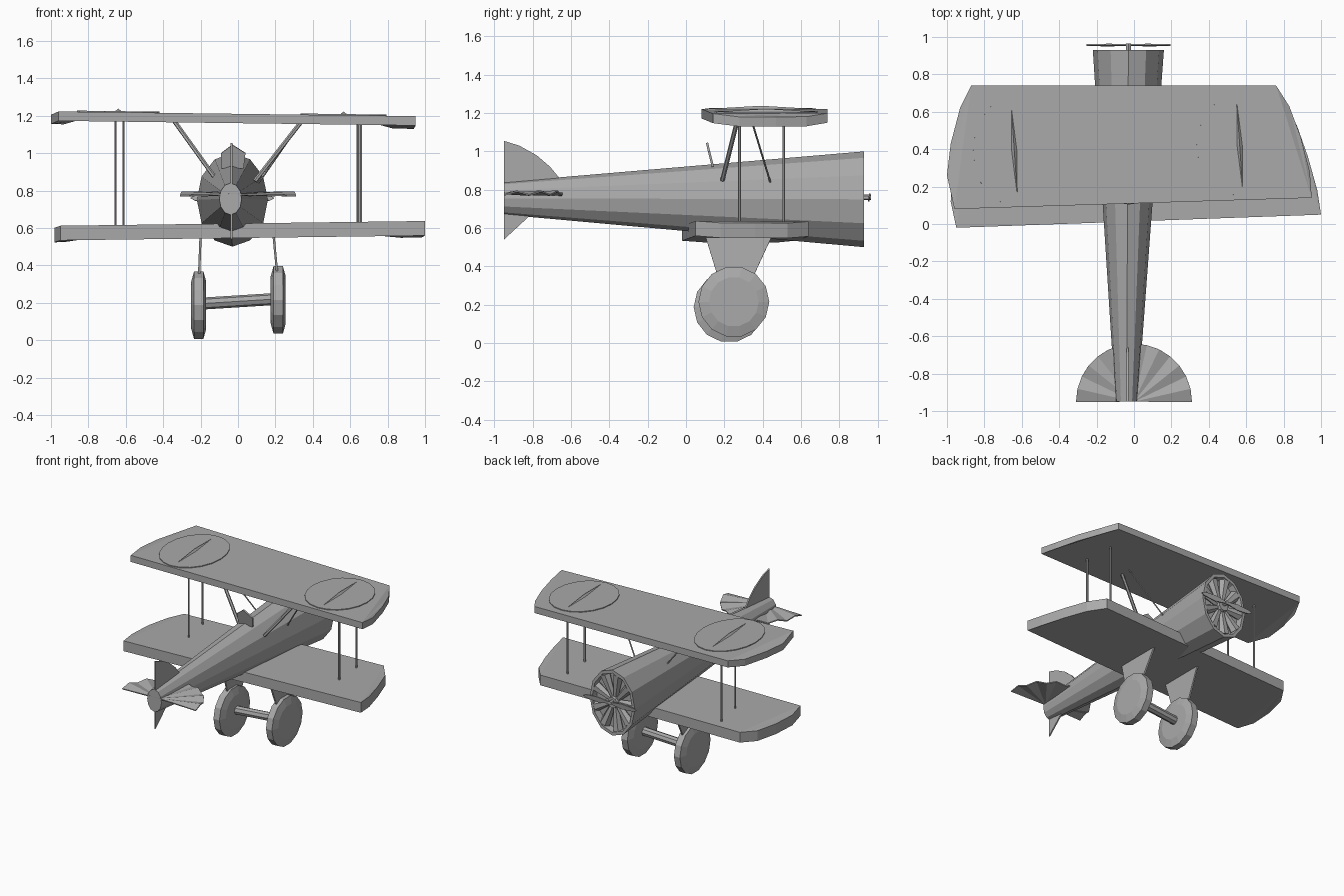
import bpy, bmesh
from math import sin, cos, pi, radians
from mathutils import Vector, Matrix

if "Cube" in bpy.data.objects:
    bpy.data.objects.remove(bpy.data.objects["Cube"])

GREY = (0.4, 0.4, 0.4, 1)
grey = bpy.data.materials.new("plain grey")
grey.use_nodes = True
grey.diffuse_color = GREY
grey.node_tree.nodes["Principled BSDF"].inputs["Base Color"].default_value = GREY


def finish(name, bm):
    bmesh.ops.recalc_face_normals(bm, faces=bm.faces)
    mesh = bpy.data.meshes.new(name)
    bm.to_mesh(mesh)
    bm.free()
    mesh.materials.append(grey)
    obj = bpy.data.objects.new(name, mesh)
    bpy.context.collection.objects.link(obj)
    return obj


def rod(name, a, b, r1, r2=None, sides=6):
    """Tapered bar between two points."""
    a, b = Vector(a), Vector(b)
    bm = bmesh.new()
    turn = (b - a).to_track_quat('Z', 'Y').to_matrix().to_4x4()
    bmesh.ops.create_cone(bm, cap_ends=True, segments=sides, radius1=r1,
                          radius2=r1 if r2 is None else r2, depth=(b - a).length,
                          matrix=Matrix.Translation((a + b) / 2) @ turn)
    return finish(name, bm)


def plate(name, points, thickness):
    """Flat polygon given a thickness in both directions."""
    bm = bmesh.new()
    face = bm.faces.new([bm.verts.new(p) for p in points])
    face.normal_update()
    n = face.normal * thickness
    bmesh.ops.translate(bm, verts=bm.verts, vec=-n / 2)
    ext = bmesh.ops.extrude_face_region(bm, geom=[face], use_keep_orig=True)
    bmesh.ops.translate(bm, vec=n, verts=[v for v in ext["geom"] if isinstance(v, bmesh.types.BMVert)])
    return finish(name, bm)


def loft(name, rings, sides):
    """Skin over elliptical rings (x, y, z, rx, rz), closed at both ends."""
    bm = bmesh.new()
    loops = []
    for x, y, z, rx, rz in rings:
        loops.append([bm.verts.new((x + rx * cos(2 * pi * i / sides), y,
                                    z + rz * sin(2 * pi * i / sides))) for i in range(sides)])
    for a, b in zip(loops, loops[1:]):
        for i in range(sides):
            j = (i + 1) % sides
            bm.faces.new((a[i], a[j], b[j], b[i]))
    bm.faces.new(loops[0])
    bm.faces.new(loops[-1])
    return finish(name, bm)


# Fuselage with a recessed engine bay at the nose
NX, NZ = -0.03, 0.75
loft("fuselage", [(-0.04, -0.95, 0.755, 0.06, 0.085), (NX, 0.93, NZ, 0.19, 0.25),
                  (NX, 0.93, NZ, 0.17, 0.225), (NX, 0.88, NZ, 0.165, 0.22)], 12)

# Radial engine
for i in range(9):
    t = 2 * pi * (i + 0.5) / 9
    rod(f"engine_cylinder_{i + 1}", (NX + 0.03 * cos(t), 0.895, NZ + 0.03 * sin(t)),
        (NX + 0.165 * cos(t), 0.895, NZ + 0.215 * sin(t)), 0.018, 0.04, 6)
rod("engine_hub", (NX, 0.88, NZ), (NX, 0.93, NZ), 0.05, 0.04, 10)

# Propeller
rod("propeller_shaft", (NX, 0.9, 0.76), (NX, 0.965, 0.76), 0.015)
for side in (-1, 1):
    pts = [(0, -0.006), (0.1, -0.022), (0.2, -0.014), (0.225, 0), (0.2, 0.012), (0.1, 0.02), (0, 0.006)]
    plate("propeller_blade", [(NX + side * u, 0.957 + 0.15 * v, 0.76 + v) for u, v in pts], 0.008)


def wing(name, corners, left_tip, right_tip, z, thickness, slope, drop):
    """Slab with straight edges and drooping curved tips. Corners run
    front -x, front +x, rear +x, rear -x."""
    bm = bmesh.new()

    def layer(dz):
        def vert(p, d):
            return bm.verts.new((p[0], p[1], z + dz + slope * p[0] - d))
        return ([vert(p, 0) for p in corners], [vert(p, drop) for p in left_tip],
                [vert(p, drop) for p in right_tip])

    rims = []
    for dz in (thickness / 2, -thickness / 2):
        c, lt, rt = layer(dz)
        bm.faces.new(c)
        for a, b, tip in ((c[1], c[2], rt), (c[3], c[0], lt)):
            chain = [a] + tip + [b]
            mid = chain[1:-1]
            bm.faces.new((a, mid[0], b))
            for p, q in zip(mid, mid[1:]):
                bm.faces.new((p, q, b))
        rims.append([c[0], c[1]] + rt + [c[2], c[3]] + lt)
    n = len(rims[0])
    for i in range(n):
        j = (i + 1) % n
        bm.faces.new((rims[0][i], rims[0][j], rims[1][j], rims[1][i]))
    return finish(name, bm)


# Wings
wing("upper_wing", [(-0.87, 0.74), (0.76, 0.74), (0.95, 0.14), (-0.96, 0.08)],
     [(-1.0, 0.26), (-0.98, 0.43), (-0.93, 0.62)],
     [(0.83, 0.63), (0.89, 0.47), (0.94, 0.28)], 1.185, 0.05, -0.013, 0.018)
wing("lower_wing", [(-0.86, 0.58), (0.78, 0.64), (1.0, 0.05), (-0.95, -0.02)],
     [(-0.98, 0.12), (-0.97, 0.3), (-0.93, 0.47)],
     [(0.87, 0.53), (0.93, 0.36), (0.98, 0.18)], 0.585, 0.078, 0.013, 0.01)

# Raised ovals on the upper wing, each with a pointed ridge
for label, x, y, rx, ry in (("right", -0.64, 0.39, 0.22, 0.29), ("left", 0.565, 0.42, 0.23, 0.27)):
    top = 1.212
    ring = [(x + rx * cos(2 * pi * i / 20), y + ry * sin(2 * pi * i / 20)) for i in range(20)]
    plate(f"{label}_wing_oval", [(u, v, top - 0.013 * u) for u, v in ring], 0.008)
    z = top - 0.013 * x + 0.004
    for s in (-1, 1):
        rod(f"{label}_oval_ridge", (x, y, z), (x - 0.015 * s, y + s * 0.22, z), 0.014, 0.001, 4)

# Outer wing struts
for name, x, y, r in (("right_front", -0.655, 0.51, 0.007), ("right_rear", -0.612, 0.28, 0.006),
                      ("left_front", 0.64, 0.51, 0.007), ("left_rear", 0.656, 0.28, 0.008)):
    rod(f"{name}_strut", (x, y, 0.6), (x, y, 1.18), r)

# Splayed centre struts
for side in (-1, 1):
    rod("rear_centre_strut", (side * 0.34, 0.27, 1.17), (side * 0.10 - 0.01, 0.19, 0.85), 0.012)
    rod("front_centre_strut", (side * 0.34, 0.34, 1.17), (side * 0.11, 0.44, 0.84), 0.005)

# Windscreen
plate("windscreen", [(-0.09, 0.14, 0.92), (0.03, 0.14, 0.92), (0.04, 0.12, 1.0),
                     (-0.03, 0.11, 1.045), (-0.09, 0.12, 1.0)], 0.012)

# Tail fins
plate("upper_fin", [(-0.035, y, z) for y, z in ((-0.95, 0.8), (-0.95, 1.055), (-0.87, 1.03),
      (-0.78, 0.98), (-0.71, 0.92), (-0.66, 0.86), (-0.66, 0.8))], 0.01)
plate("lower_fin", [(-0.035, y, z) for y, z in ((-0.95, 0.7), (-0.95, 0.54), (-0.82, 0.66), (-0.82, 0.7))], 0.01)

# Pleated fan-shaped tailplane
bm = bmesh.new()
hub = bm.verts.new((0, -0.95, 0.78))
fan = []
for i in range(15):
    t = pi * i / 14
    z = 0.78 + (0.012 if i % 2 else -0.008)
    fan.append(bm.verts.new((0.31 * cos(t), -0.95 + 0.31 * sin(t), z)))
for a, b in zip(fan, fan[1:]):
    bm.faces.new((hub, a, b))
tail = finish("tailplane", bm)
solid = tail.modifiers.new("thickness", 'SOLIDIFY')
solid.thickness = 0.008
solid.offset = 0

# Undercarriage: wheels, legs and axle
for label, x, y, z, top in (("right", -0.21, 0.225, 0.187, -0.2), ("left", 0.215, 0.25, 0.215, 0.19)):
    loft_rings = [(-0.04, 0.13), (-0.025, 0.185), (0.025, 0.185), (0.04, 0.13)]
    wheel = loft(f"{label}_wheel", [(0, u, 0, r, r) for u, r in loft_rings], 14)
    wheel.rotation_euler = (0, 0, radians(90))
    wheel.location = (x, y, z)
    plate(f"{label}_leg", [(top, 0.1, 0.56), (top, 0.45, 0.56),
                           (x, 0.33, 0.3), (x, 0.18, 0.3)], 0.012)
rod("axle", (-0.2, 0.23, 0.195), (0.2, 0.25, 0.22), 0.032, 0.032, 8)
